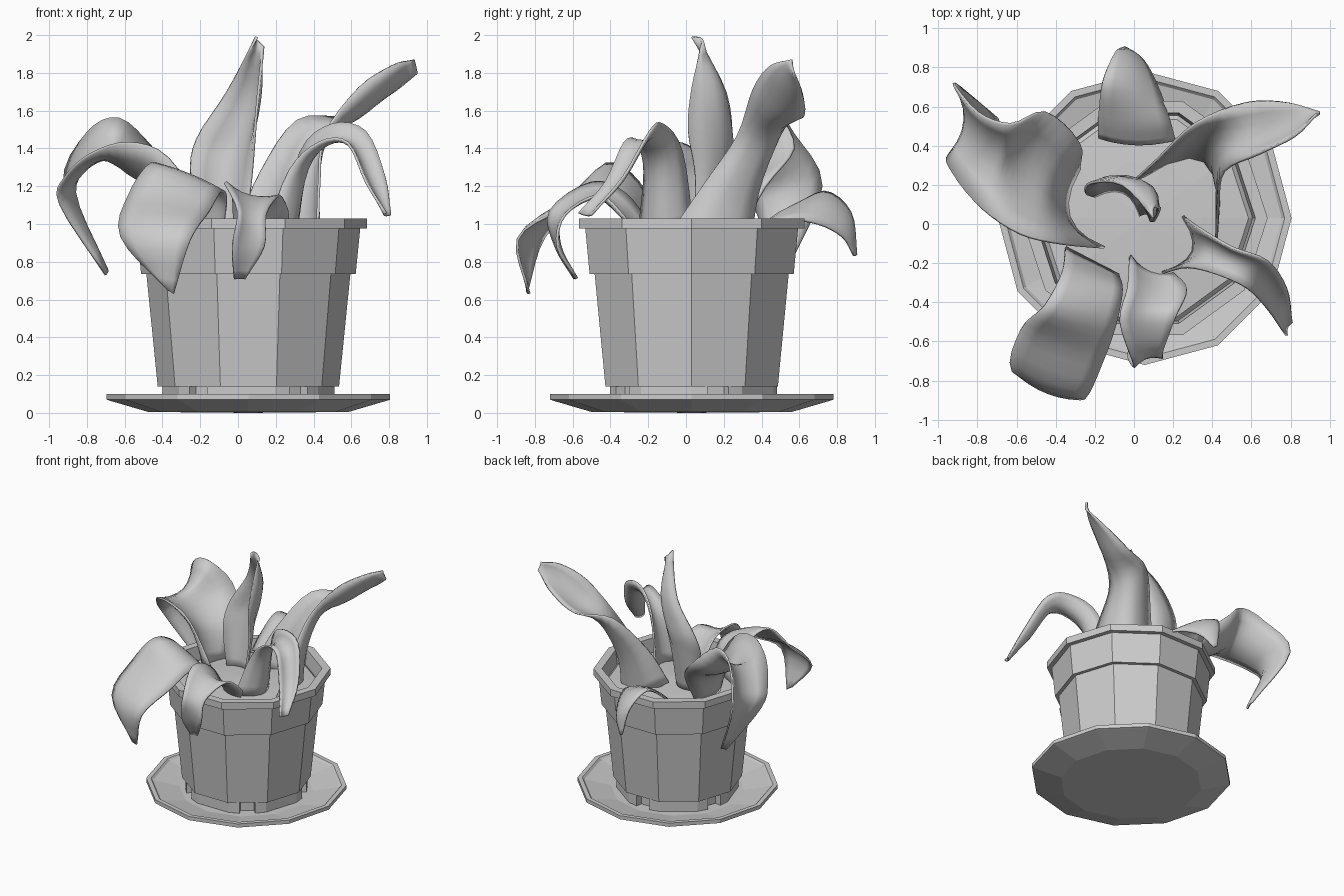
import bpy, bmesh, math
from mathutils import Vector

if "Cube" in bpy.data.objects:
    bpy.data.objects.remove(bpy.data.objects["Cube"])

CX, CY = 0.055, 0.03


def finish(name, bm):
    bmesh.ops.recalc_face_normals(bm, faces=bm.faces)
    me = bpy.data.meshes.new(name)
    bm.to_mesh(me)
    bm.free()
    ob = bpy.data.objects.new(name, me)
    bpy.context.collection.objects.link(ob)
    return ob


def lathe(name, profile, n):
    """Faceted revolve; a radius of 0 closes the shape at the axis."""
    bm = bmesh.new()
    rings = []
    for r, z in profile:
        count = n if r > 0 else 1
        rings.append([bm.verts.new((CX + r * math.cos(2 * math.pi * i / n),
                                    CY + r * math.sin(2 * math.pi * i / n), z))
                      for i in range(count)])
    for a, b in zip(rings, rings[1:]):
        for i in range(n):
            j = (i + 1) % n
            quad = [a[i % len(a)], a[j % len(a)], b[j % len(b)], b[i % len(b)]]
            bm.faces.new(list(dict.fromkeys(quad)))
    return finish(name, bm)


def spline(pts, steps=4):
    """Smooth path through the given points."""
    p = [Vector(q) for q in pts]
    p = [2 * p[0] - p[1]] + p + [2 * p[-1] - p[-2]]
    out = []
    for i in range(1, len(p) - 2):
        a, b, c, d = p[i - 1:i + 3]
        for s in range(steps):
            t = s / steps
            out.append(0.5 * (2 * b + (c - a) * t + (2 * a - 5 * b + 4 * c - d) * t ** 2
                              + (3 * b - a - 3 * c + d) * t ** 3))
    return out + [p[-2]]


def leaf(name, left, right, cup, cols=6):
    """Leaf blade lofted between two edge curves; cup = channel depth at base and tip."""
    L, R = spline(left), spline(right)
    mid = [(a + b) / 2 for a, b in zip(L, R)]
    bm = bmesh.new()
    rows = []
    for i, (a, b) in enumerate(zip(L, R)):
        across = b - a
        tangent = mid[min(i + 1, len(mid) - 1)] - mid[max(i - 1, 0)]
        depth = cup[0] + (cup[1] - cup[0]) * i / (len(L) - 1)
        bulge = tangent.cross(across).normalized() * across.length * depth
        row = []
        for k in range(cols + 1):
            t = k / cols
            row.append(bm.verts.new(a + across * t + bulge * 4 * t * (1 - t)))
        rows.append(row)
    for a, b in zip(rows, rows[1:]):
        for k in range(cols):
            bm.faces.new((a[k], a[k + 1], b[k + 1], b[k]))
    ob = finish(name, bm)
    mod = ob.modifiers.new("thickness", "SOLIDIFY")
    mod.thickness, mod.offset = 0.014, 0
    for f in ob.data.polygons:
        f.use_smooth = True
    return ob


# Saucer
lathe("saucer", [(0, 0), (0.53, 0.005), (0.735, 0.065), (0.75, 0.07), (0.75, 0.1),
                 (0.715, 0.1), (0.70, 0.085), (0.5, 0.045), (0, 0.045)], 12)

# Pot with recessed base, stepped collar, lip and hollow top
lathe("pot", [(0, 0.05), (0.42, 0.05), (0.42, 0.14), (0.48, 0.14), (0.54, 0.735),
              (0.568, 0.735), (0.592, 0.975), (0.628, 0.975), (0.628, 1.03),
              (0.565, 1.03), (0.55, 0.9), (0, 0.9)], 10)

# Soil, slightly mounded
lathe("soil", [(0.553, 0.91), (0.53, 0.93), (0.3, 0.95), (0, 0.965)], 10)

# Feet under alternate pot facets
for k in range(5):
    bm = bmesh.new()
    a = math.radians(54 + 72 * k)
    angles = [a - 0.5, a - math.pi / 10, a + math.pi / 10, a + 0.5]
    ring = [[], []]
    for s, z in enumerate((0.05, 0.14)):
        for r, seq in ((0.455, angles), (0.39, angles[::-1])):
            for ang in seq:
                ring[s].append(bm.verts.new((CX + r * math.cos(ang), CY + r * math.sin(ang), z)))
    bm.faces.new(ring[0])
    bm.faces.new(ring[1])
    for i in range(8):
        j = (i + 1) % 8
        bm.faces.new((ring[0][i], ring[0][j], ring[1][j], ring[1][i]))
    finish("pot_foot_%d" % (k + 1), bm)

# Leaves
leaf("leaf_upright",
     [(-.2, .14, .93), (-.25, .16, 1.25), (-.22, .21, 1.45), (-.06, .2, 1.7), (.1, .03, 1.99)],
     [(.03, .04, .93), (.07, .05, 1.25), (.09, .01, 1.5), (.11, .03, 1.72), (.135, .08, 1.94)], (.3, .45))
leaf("leaf_tall_right",
     [(.42, -.1, .93), (.43, .1, 1.22), (.46, .27, 1.47), (.64, .36, 1.72), (.82, .45, 1.84), (.93, .56, 1.87)],
     [(.0, .22, 1.0), (.12, .33, 1.28), (.31, .51, 1.55), (.57, .62, 1.57), (.79, .62, 1.68), (.95, .57, 1.8)], (-.62, -.05))
leaf("leaf_arching_right",
     [(.14, -.25, .94), (.27, -.22, 1.28), (.43, -.26, 1.43), (.58, -.33, 1.43), (.68, -.43, 1.22), (.78, -.57, 1.06)],
     [(.25, .04, .96), (.33, -.02, 1.38), (.5, -.12, 1.53), (.68, -.19, 1.49), (.78, -.33, 1.25), (.81, -.5, 1.05)], (-.36, -.22))
leaf("leaf_small_front",
     [(-.02, -.16, .95), (-.03, -.32, 1.16), (-.07, -.5, 1.22), (.0, -.72, 1.07), (-.03, -.69, .88), (-.02, -.59, .71)],
     [(.2, -.25, .94), (.27, -.33, 1.04), (.22, -.46, 1.15), (.15, -.64, 1.05), (.14, -.68, .88), (.04, -.58, .71)], (-.15, -.1))
leaf("leaf_broad_front_left",
     [(-.35, -.12, .94), (-.37, -.25, 1.22), (-.46, -.42, 1.32), (-.58, -.54, 1.15), (-.62, -.75, .93), (-.37, -.84, .65)],
     [(-.08, -.26, .96), (-.06, -.34, 1.13), (-.09, -.5, 1.17), (-.15, -.68, 1.07), (-.25, -.89, .92), (-.34, -.83, .63)], (.0, .1))
leaf("leaf_broad_left",
     [(-.28, .28, .94), (-.28, .42, 1.2), (-.45, .57, 1.4), (-.63, .51, 1.56), (-.8, .57, 1.48), (-.92, .72, 1.2), (-.7, .54, .76)],
     [(-.15, -.12, 1.02), (-.37, -.1, 1.35), (-.58, -.05, 1.43), (-.78, .08, 1.37), (-.92, .25, 1.24), (-.94, .36, 1.1), (-.7, .48, .73)], (-.3, -.16))
leaf("leaf_back",
     [(.21, .43, .95), (.18, .54, 1.02), (.12, .7, 1.0), (.05, .83, .93), (-.03, .89, .83)],
     [(-.18, .44, .96), (-.18, .56, 1.06), (-.16, .73, 1.17), (-.1, .87, 1.06), (-.05, .9, .84)], (.12, .1))
